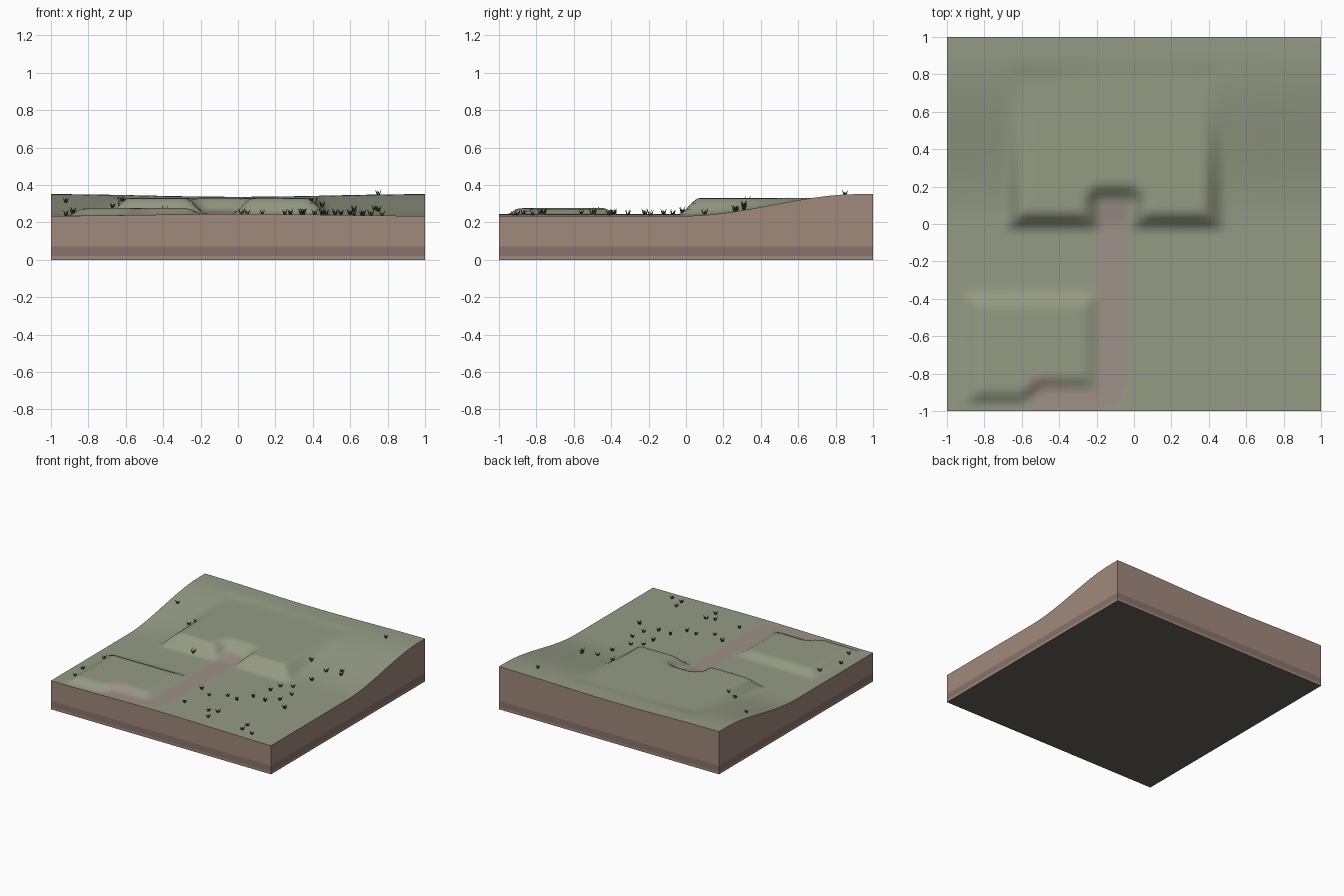
import bpy, bmesh, math, random

if "Cube" in bpy.data.objects:
    bpy.data.objects.remove(bpy.data.objects["Cube"])

random.seed(4)
N = 64                      # terrain cells per side
STEP = 2 / N


def material(name, hex_colour):
    rgb = [int(hex_colour[i:i + 2], 16) / 255 for i in (0, 2, 4)]
    m = bpy.data.materials.new(name)
    m.diffuse_color = [c ** 2.2 for c in rgb] + [1]
    m.use_nodes = True
    m.node_tree.nodes["Principled BSDF"].inputs["Base Color"].default_value = m.diffuse_color
    return m


def finish(bm, name, mats, smooth=False):
    me = bpy.data.meshes.new(name)
    bm.to_mesh(me)
    bm.free()
    for m in mats:
        me.materials.append(m)
    for p in me.polygons:
        p.use_smooth = smooth
    ob = bpy.data.objects.new(name, me)
    bpy.context.collection.objects.link(ob)
    return ob


def ramp(a, b, t):
    t = min(max((t - a) / (b - a), 0), 1)
    return t * t * (3 - 2 * t)


# Terrain height: valley and hill, house terrace with notch, low pad
def height(x, y):
    hill = ramp(0, 0.92, y)
    z = 0.24 + 0.104 * hill + math.cos(math.pi * x) * (0.005 - 0.012 * hill)
    terrace = min(ramp(-0.70, -0.58, x), ramp(0.49, 0.36, x),
                  ramp(-0.04, 0.07, y), ramp(0.87, 0.76, y))
    dx, dy = max(abs(x + 0.10) - 0.07, 0), max(y - 0.11, 0)
    notch = ramp(0, 0.11, math.hypot(dx, dy))
    k = min(terrace, notch)
    z += (0.33 - z) * k
    if k < 1 and -0.2 < x < 0 and 0 < y < 0.2:   # sloping notch floor
        z = max(z, 0.245 + 0.15 * y)
    front = -0.95 + 0.08 * ramp(-0.62, -0.48, x)
    pad = min(ramp(-0.92, -0.82, x), ramp(-0.19, -0.27, x),
              ramp(front - 0.02, front + 0.06, y), ramp(-0.36, -0.44, y))
    return z + (0.276 - z) * pad


def on_path(x, y):
    if y > -0.80:
        return -0.19 < x < -0.03 and y < 0.11 - max(abs(x + 0.11) - 0.05, 0)
    if x > -0.25:                                # bend at the front
        return math.hypot(x + 0.25, y + 0.78) < 0.23 and (
            x > -0.19 or y < -0.86)
    return x > -0.56 and y < -0.89 + 0.3 * (-0.25 - x)


turf = material("turf", "949983")
dirt = material("dirt", "9d9088")
soil = material("soil", "9f887a")
dark_soil = material("dark_soil", "89726d")
underside_mat = material("underside", "69635a")
grass = material("grass", "3d4434")

# Ground surface with path cells
bm = bmesh.new()
bmesh.ops.create_grid(bm, x_segments=N, y_segments=N, size=1)
for v in bm.verts:
    v.co.z = height(v.co.x, v.co.y)
for f in bm.faces:
    c = f.calc_center_median()
    f.material_index = int(on_path(c.x, c.y))
    f.normal_update()
    if f.normal.z < 0:
        f.normal_flip()
finish(bm, "ground", [turf, dirt], smooth=True)

# Layered earth walls and underside
bm = bmesh.new()
ticks = [-1 + STEP * i for i in range(N)]
rim = ([(t, -1) for t in ticks] + [(1, t) for t in ticks]
       + [(-t, 1) for t in ticks] + [(-1, -t) for t in ticks])
rows = [[bm.verts.new((x, y, z)) for x, y in rim] for z in (0, 0.02, 0.07)]
rows.append([bm.verts.new((x, y, height(x, y))) for x, y in rim])
n = len(rim)
for layer, (lo, hi) in enumerate(zip(rows, rows[1:])):
    for i in range(n):
        j = (i + 1) % n
        f = bm.faces.new((lo[i], lo[j], hi[j], hi[i]))
        f.material_index = 1 if layer == 1 else 0
corners = [rows[0][i * N] for i in range(4)]
f = bm.faces.new([bm.verts.new(v.co) for v in reversed(corners)])
f.material_index = 2
finish(bm, "earth_base", [soil, dark_soil, underside_mat])

# Grass tufts: two crossed fans of three flat blades
spots = [(-.92, .53), (-.67, .32), (-.62, .33), (-.39, -.02), (-.88, -.48),
         (-.92, -.70), (-.885, -.85), (.75, .85), (.45, .31), (.62, .26),
         (.73, .31), (.75, .27), (.60, .10), (.47, -.12), (.55, -.07),
         (.62, -.19), (.45, -.22), (.60, -.31), (.71, -.41), (.52, -.39),
         (.41, -.385), (.34, -.50), (.25, -.49), (.02, -.50), (.13, -.56),
         (.05, -.765), (.28, -.78), (.35, -.76), (.34, -.87), (.67, -.90),
         (.66, -.82), (.77, -.92)]
bm = bmesh.new()
for x, y in spots:
    z = height(x, y) - 0.003
    s = random.uniform(0.85, 1.15)
    turn = random.uniform(0, math.pi)
    for a in (turn, turn + math.pi / 2):
        ca, sa = math.cos(a), math.sin(a)
        for lean, tall in ((-0.018, 0.034), (0.003, 0.026), (0.018, 0.036)):
            pts = [(lean * 0.2 - 0.004, 0), (lean * 0.2 + 0.004, 0),
                   (lean * 0.6 + 0.003, tall * 0.5), (lean, tall),
                   (lean * 0.6 - 0.003, tall * 0.5)]
            bm.faces.new([bm.verts.new((x + p * s * ca, y + p * s * sa, z + h * s))
                          for p, h in pts])
finish(bm, "grass_tufts", [grass])
